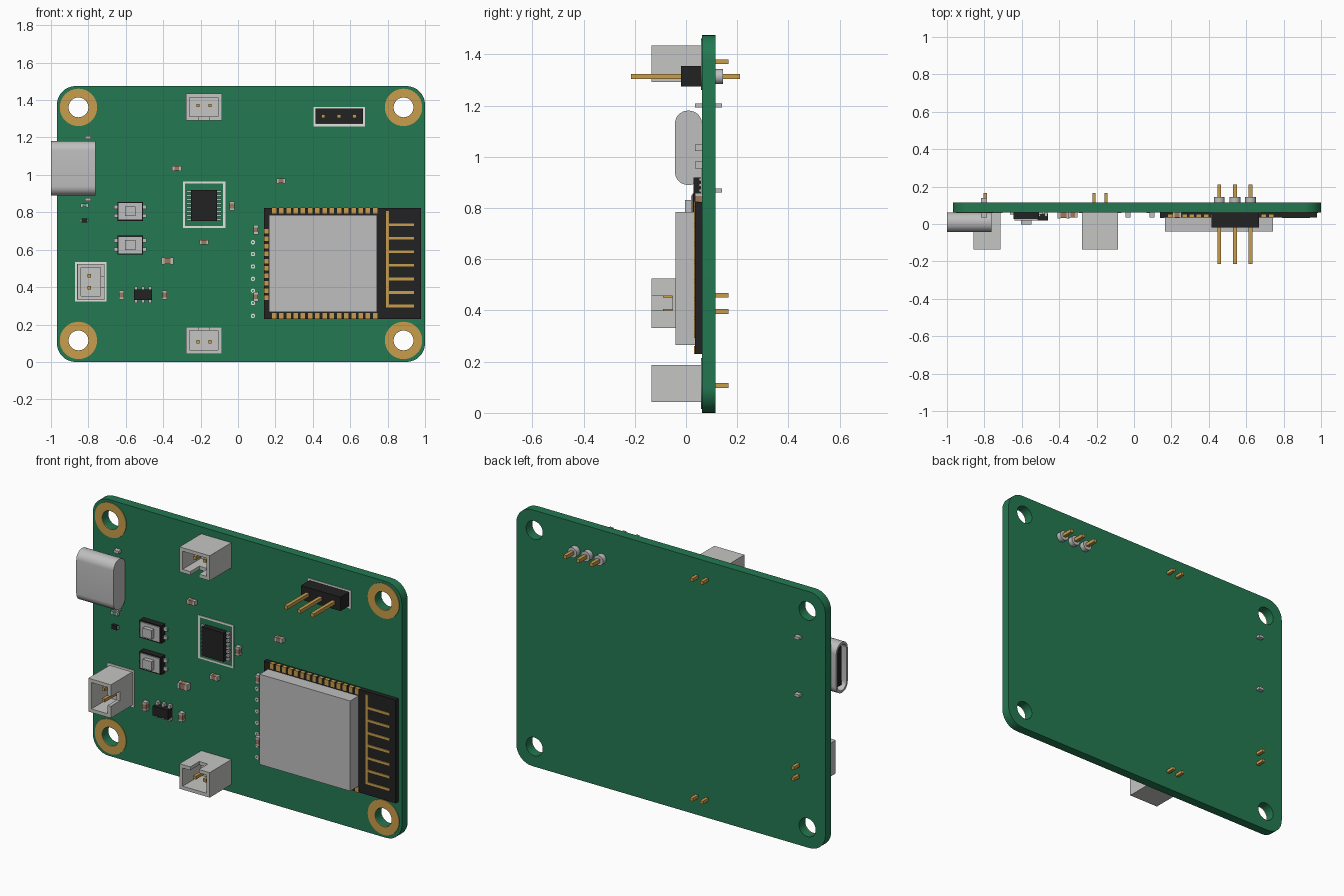
import bpy, bmesh, math

if "Cube" in bpy.data.objects:
    bpy.data.objects.remove(bpy.data.objects["Cube"])


def material(name, rgb):
    m = bpy.data.materials.new(name)
    m.diffuse_color = (*rgb, 1)
    m.use_nodes = True
    m.node_tree.nodes["Principled BSDF"].inputs["Base Color"].default_value = m.diffuse_color
    return m


GREEN = material("board green", (0.017, 0.19, 0.083))
GOLD = material("gold plating", (0.58, 0.34, 0.07))
METAL = material("grey metal", (0.52, 0.52, 0.52))
PLASTIC = material("light grey plastic", (0.56, 0.56, 0.55))
BLACK = material("black plastic", (0.016, 0.016, 0.016))
WHITE = material("white print", (0.76, 0.76, 0.74))
BROWN = material("brown ceramic", (0.36, 0.19, 0.10))
LED = material("lamp green", (0.05, 0.36, 0.17))

FRONT, BACK = 0.062, 0.115          # board faces along y


def boxes(name, mat, items):
    """One mesh made of boxes given as (x0, x1, y0, y1, z0, z1)."""
    bm = bmesh.new()
    for x0, x1, y0, y1, z0, z1 in items:
        vs = bmesh.ops.create_cube(bm, size=1)["verts"]
        for v in vs:
            v.co = ((x0 + x1) / 2 + v.co.x * abs(x1 - x0),
                    (y0 + y1) / 2 + v.co.y * abs(y1 - y0),
                    (z0 + z1) / 2 + v.co.z * abs(z1 - z0))
    me = bpy.data.meshes.new(name)
    bm.to_mesh(me)
    bm.free()
    me.materials.append(mat)
    ob = bpy.data.objects.new(name, me)
    bpy.context.collection.objects.link(ob)
    return ob


def rounded(x0, x1, z0, z1, r, n=8):
    pts = []
    for k, (cx, cz) in enumerate([(x1 - r, z1 - r), (x0 + r, z1 - r),
                                  (x0 + r, z0 + r), (x1 - r, z0 + r)]):
        for i in range(n + 1):
            a = math.pi / 2 * (k + i / n)
            pts.append((cx + r * math.cos(a), cz + r * math.sin(a)))
    return pts


def rect(x0, x1, z0, z1):
    return [(x0, z0), (x1, z0), (x1, z1), (x0, z1)]


def circle(x, z, r, n=40):
    return [(x + r * math.cos(2 * math.pi * i / n),
             z + r * math.sin(2 * math.pi * i / n)) for i in range(n)]


def plate(name, mat, loops, lo, hi, axis="y"):
    """Filled outline with holes, extruded along y or x."""
    cu = bpy.data.curves.new(name, "CURVE")
    cu.dimensions = "2D"
    cu.fill_mode = "BOTH"
    cu.extrude = (hi - lo) / 2
    for loop in loops:
        sp = cu.splines.new("POLY")
        sp.points.add(len(loop) - 1)
        for p, (a, b) in zip(sp.points, loop):
            p.co = (a, b, 0, 1)
        sp.use_cyclic_u = True
    cu.materials.append(mat)
    ob = bpy.data.objects.new(name, cu)
    bpy.context.collection.objects.link(ob)
    mid = (lo + hi) / 2
    ob.location = (0, mid, 0) if axis == "y" else (mid, 0, 0)
    ob.rotation_euler = (math.pi / 2, 0, 0 if axis == "y" else math.pi / 2)
    bpy.ops.object.select_all(action="DESELECT")
    ob.select_set(True)
    bpy.context.view_layer.objects.active = ob
    bpy.ops.object.convert(target="MESH")
    bpy.ops.object.shade_smooth_by_angle()
    return bpy.context.object


def frame(name, x0, x1, z0, z1, w=0.011):
    plate(name, WHITE, [rect(x0, x1, z0, z1), rect(x0 + w, x1 - w, z0 + w, z1 - w)],
          FRONT - 0.004, FRONT + 0.001)


# Board with four plated mounting holes
HOLES = [(x, z) for x in (-0.853, 0.885) for z in (0.115, 1.361)]
plate("board", GREEN, [rounded(-0.968, 1.0, 0, 1.475, 0.1)]
      + [circle(x, z, 0.053) for x, z in HOLES], FRONT, BACK)
for x, z in HOLES:
    plate("mounting_ring", GOLD, [circle(x, z, 0.1), circle(x, z, 0.053)],
          FRONT - 0.004, FRONT + 0.001)

# Charging socket: hollow shell, closed rear, tongue and shell tabs
outer = rounded(-0.043, 0.062, 0.89, 1.18, 0.05)
inner = rounded(-0.030, 0.049, 0.903, 1.167, 0.038)
plate("socket_shell", METAL, [outer, inner], -1.0, -0.78, "x")
plate("socket_rear", METAL, [outer], -0.78, -0.762, "x")
boxes("socket_tongue", BLACK, [(-0.985, -0.78, -0.008, 0.027, 0.925, 1.145)])
boxes("socket_tabs", METAL, [(-0.818, -0.785, 0.035, 0.14, z - 0.008, z + 0.008)
                             for z in (0.869, 1.2)])


# Two-pin wire connectors; (dx, dz) points to the slotted wall
def connector(cx, cz, dx, dz):
    hu, hv, t, s = 0.096, 0.072, 0.02, 0.0275
    y0, floor, slot = -0.135, 0.03, -0.053

    def put(u0, u1, v0, v1, ya, yb):
        if dz:
            return (cx + u0, cx + u1, ya, yb, cz + v0 * dz, cz + v1 * dz)
        return (cx + v0 * dx, cx + v1 * dx, ya, yb, cz + u0, cz + u1)

    boxes("connector_housing", PLASTIC, [
        put(-hu, hu, -hv, hv, floor, FRONT),
        put(-hu, hu, -hv, -hv + t, y0, floor),
        put(-hu, -hu + t, -hv + t, hv, y0, floor),
        put(hu - t, hu, -hv + t, hv, y0, floor),
        put(-hu + t, -s, hv - t, hv, y0, floor),
        put(s, hu - t, hv - t, hv, y0, floor),
        put(-s, s, hv - t, hv, slot, floor)])
    boxes("connector_pins", GOLD, [put(u - 0.009, u + 0.009, -0.017, 0.001, -0.09, 0.165)
                                   for u in (-0.032, 0.032)])


connector(-0.182, 1.363, 0, -1)
connector(-0.182, 0.115, 0, 1)
connector(-0.787, 0.428, 1, 0)
frame("connector_outline", -0.872, -0.702, 0.323, 0.535)

# Three-pin header with solder joints on the rear
boxes("header_body", BLACK, [(0.415, 0.667, -0.02, FRONT, 1.274, 1.354)])
frame("header_outline", 0.404, 0.678, 1.26, 1.364)
for x in (0.456, 0.54, 0.623):
    boxes("header_pin", GOLD, [(x - 0.01, x + 0.01, -0.215, 0.21, 1.303, 1.323)])
    plate("header_solder", METAL, [circle(x, 1.313, 0.029, 20)], BACK, 0.145)

# Wireless module: carrier, shield can, edge pads, antenna
boxes("module_carrier", BLACK, [(0.139, 0.979, 0.036, FRONT, 0.23, 0.824)])
boxes("module_shield", METAL, [(0.166, 0.743, -0.041, 0.036, 0.266, 0.785)])
pads = []
for i in range(15):
    x = 0.193 + i * 0.0386
    pads += [(x - 0.012, x + 0.012, 0.032, 0.05, z0, z0 + 0.032) for z0 in (0.229, 0.793)]
for i in range(10):
    z = 0.342 + i * 0.0395
    pads.append((0.138, 0.164, 0.032, 0.05, z - 0.012, z + 0.012))
boxes("module_pads", GOLD, pads)
boxes("antenna", GOLD, [(0.79, 0.806, 0.032, 0.04, 0.292, 0.807)]
      + [(0.806, 0.942, 0.032, 0.04, z - 0.007, z + 0.007)
         for z in (0.299 + i * 0.0868 / 1.2 for i in range(7))])

# Test points beside the module
for z in (0.64, 0.577, 0.51, 0.444, 0.38, 0.315, 0.246):
    plate("test_point", WHITE, [circle(0.08, z, 0.012, 14), circle(0.08, z, 0.005, 14)],
          FRONT - 0.004, FRONT + 0.001)

# Sixteen-leg chip
boxes("chip_body", BLACK, [(-0.252, -0.112, 0.03, FRONT, 0.754, 0.92)])
boxes("chip_legs", METAL, [(x, x + 0.024, 0.05, FRONT, z - 0.006, z + 0.006)
                           for x in (-0.275, -0.113)
                           for z in (0.762 + i * 0.0214 for i in range(8))])
frame("chip_outline", -0.295, -0.068, 0.717, 0.965)

# Six-leg regulator
boxes("regulator_body", BLACK, [(-0.557, -0.46, 0.02, 0.057, 0.331, 0.386)])
boxes("regulator_legs", METAL, [(x - 0.008, x + 0.008, 0.04, FRONT, 0.314, 0.404)
                                for x in (-0.546, -0.508, -0.47)])

# Push buttons
for z in (0.805, 0.625):
    boxes("button_base", BLACK, [(-0.644, -0.508, 0.026, FRONT, z - 0.051, z + 0.051)])
    boxes("button_cover", METAL, [(-0.638, -0.514, 0.02, 0.026, z - 0.044, z + 0.044)])
    boxes("button_ears", METAL, [(-0.664, -0.488, 0.05, FRONT, z - 0.034, z - 0.014),
                                 (-0.664, -0.488, 0.05, FRONT, z + 0.014, z + 0.034)])
    boxes("button_cap", METAL, [(-0.604, -0.548, -0.004, 0.02, z - 0.026, z + 0.026)])


# Small two-ended parts
def chip_part(name, mat, x, z, length, width, upright=False, y0=0.035):
    e = length * 0.25

    def put(a, b, w, ya):
        if upright:
            return (x - w, x + w, ya, FRONT, z + a, z + b)
        return (x + a, x + b, ya, FRONT, z - w, z + w)

    h, w = length / 2, width / 2
    boxes(name + "_body", mat, [put(-h + e, h - e, w * 0.94, y0 + 0.001)])
    boxes(name + "_ends", METAL, [put(-h, -h + e, w, y0), put(h - e, h, w, y0)])


for x, z, up in [(-0.327, 1.035, False), (0.23, 0.968, False), (-0.182, 0.64, False),
                 (-0.032, 0.834, True), (-0.623, 0.358, True), (-0.392, 0.358, True),
                 (0.096, 0.706, True), (0.096, 0.348, True)]:
    chip_part("capacitor", BROWN, x, z, 0.05, 0.026, up)
chip_part("large_capacitor", BROWN, -0.377, 0.54, 0.062, 0.036, False, 0.03)
chip_part("lamp", LED, -0.82, 0.837, 0.044, 0.02, False, 0.045)
boxes("resistor", BLACK, [(-0.838, -0.804, 0.045, FRONT, 0.745, 0.768)])
boxes("resistor_ends", METAL, [(-0.844, -0.798, 0.05, FRONT, 0.748, 0.765)])
